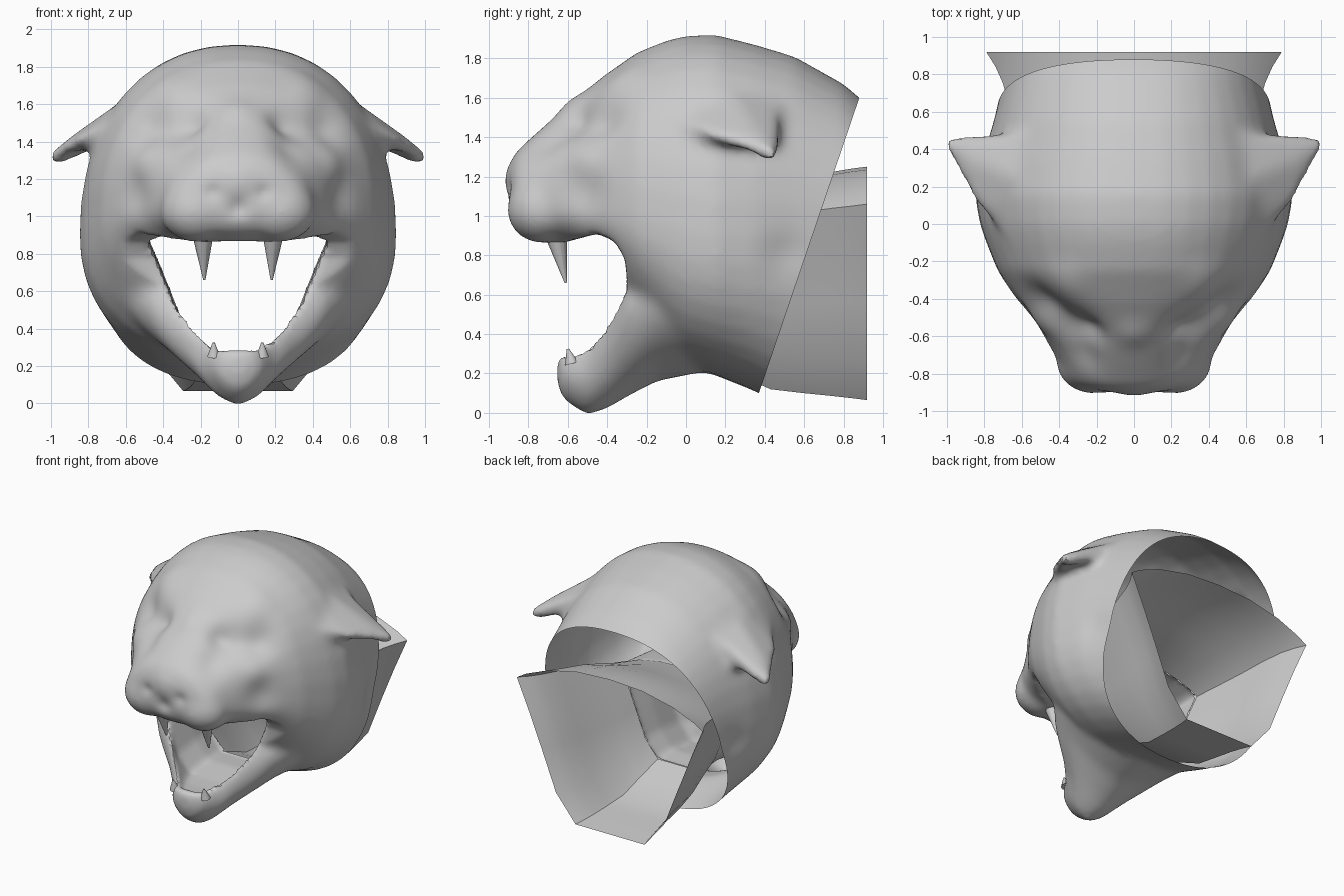
import bpy, bmesh, math
from mathutils import Vector, Matrix

if "Cube" in bpy.data.objects:
    bpy.data.objects.remove(bpy.data.objects["Cube"])

grey = bpy.data.materials.new("clay grey")
grey.diffuse_color = (0.6, 0.6, 0.6, 1)
grey.use_nodes = True
grey.node_tree.nodes["Principled BSDF"].inputs["Base Color"].default_value = grey.diffuse_color


def make(name, bm):
    bmesh.ops.recalc_face_normals(bm, faces=bm.faces)
    me = bpy.data.meshes.new(name)
    bm.to_mesh(me)
    bm.free()
    me.materials.append(grey)
    ob = bpy.data.objects.new(name, me)
    bpy.context.collection.objects.link(ob)
    return ob


def oval(e_top=2.0, e_low=2.0, n=40):
    """Unit cross-section, rounder or squarer above and below the middle."""
    pts = []
    for i in range(n):
        c, s = math.cos(2 * math.pi * i / n), math.sin(2 * math.pi * i / n)
        e = e_top if s > 0 else e_low
        pts.append((math.copysign(abs(c) ** (2 / e), c), math.copysign(abs(s) ** (2 / e), s)))
    return pts


# Throat cross-section: arched roof, tapering sides, flat floor
half = [(.35, .92), (.68, .62), (.9, .25), (1, 0), (.86, -.25), (.73, -.5), (.58, -.8), (.37, -1), (.15, -1)]
THROAT = [(0, 1)] + half + [(0, -1)] + [(-x, k) for x, k in reversed(half)]


def loft(bm, sections, shape, cap=True):
    """Rings along y; each section is (y, middle z, top z, bottom z, half width)."""
    rings = [[bm.verts.new((x * w, y, zc + k * (top - zc if k > 0 else zc - bot))) for x, k in shape]
             for y, zc, top, bot, w in sections]
    n = len(shape)
    for a, b in zip(rings, rings[1:]):
        for i in range(n):
            j = (i + 1) % n
            bm.faces.new((a[i], a[j], b[j], b[i]))
    if cap:
        bm.faces.new(rings[0])
        bm.faces.new(rings[-1])


def ball(bm, centre, size):
    m = Matrix.Translation(centre) @ Matrix.Diagonal((*size, 1))
    bmesh.ops.create_uvsphere(bm, u_segments=24, v_segments=14, radius=1, matrix=m)


def hull(bm, pts):
    bmesh.ops.convex_hull(bm, input=[bm.verts.new(p) for p in pts])


# Skull
bm = bmesh.new()
loft(bm, [(-.90, 1.10, 1.26, .99, .18), (-.86, 1.08, 1.33, .92, .30),
          (-.75, 1.06, 1.43, .86, .39), (-.60, 1.05, 1.56, .84, .49),
          (-.42, 1.03, 1.71, .76, .62), (-.25, 1.00, 1.83, .50, .73),
          (-.10, .95, 1.89, .32, .79), (0, .92, 1.915, .24, .825),
          (.15, .90, 1.92, .19, .85), (.35, .90, 1.87, .11, .815),
          (.55, .90, 1.81, .0, .755), (.80, .90, 1.67, -.05, .69),
          (.95, .90, 1.54, -.1, .66)], oval(2.2, 2.25))
# Lower jaw
loft(bm, [(-.655, .21, .27, .13, .06), (-.62, .20, .33, .06, .13),
          (-.50, .20, .42, -.015, .20), (-.40, .36, .55, .02, .31),
          (-.30, .52, .72, .08, .47), (-.15, .60, .85, .16, .60),
          (.05, .60, .90, .20, .67), (.20, .60, .90, .22, .64)], oval(2, 1.7))
# Nose and muzzle pads
ball(bm, (0, -.82, 1.18), (.15, .105, .12))
for s in (-1, 1):
    ball(bm, (s * .22, -.73, 1.03), (.2, .18, .17))
    # Ears, laid back
    hull(bm, [(s * x, y, z) for x, y, z in
              [(.67, -.09, 1.49), (.70, .10, 1.54), (.57, .22, 1.66), (.60, .48, 1.56),
               (.86, .12, 1.42), (.80, .10, 1.39), (1.035, .44, 1.32), (1.035, .47, 1.29),
               (.98, .43, 1.26), (.76, .48, 1.36), (.92, .34, 1.41)]])
head = make("head", bm)

# Mouth opening, seen from the side, and the oral cavity
gape = [(-1.2, .865), (-.62, .865), (-.45, .91), (-.36, .87), (-.31, .78), (-.30, .68),
        (-.33, .57), (-.39, .46), (-.46, .36), (-.53, .30), (-.62, .285), (-1.2, .285)]
bm = bmesh.new()
f = bm.faces.new([bm.verts.new((-1.2, y, z)) for y, z in gape])
ext = bmesh.ops.extrude_face_region(bm, geom=[f])
bmesh.ops.translate(bm, vec=(2.4, 0, 0),
                    verts=[v for v in ext["geom"] if isinstance(v, bmesh.types.BMVert)])
gape_cutter = make("gape_cutter", bm)

bm = bmesh.new()
loft(bm, [(-.70, .80, .91, .45, .14), (-.57, .82, .95, .25, .22), (-.45, .85, .98, .245, .37),
          (-.33, .89, 1.0, .25, .49), (-.1, .91, 1.02, .28, .49), (.1, .92, 1.03, .27, .51)], THROAT)
cavity_cutter = make("cavity_cutter", bm)


def mod(kind, **kw):
    m = head.modifiers.new(kind, kind)
    for k, v in kw.items():
        setattr(m, k, v)


mod("REMESH", mode="VOXEL", voxel_size=.03)
mod("SMOOTH", factor=.5, iterations=5)
mod("BOOLEAN", operation="DIFFERENCE", object=gape_cutter, solver="EXACT")
mod("BOOLEAN", operation="DIFFERENCE", object=cavity_cutter, solver="EXACT")
mod("REMESH", mode="VOXEL", voxel_size=.021)
mod("SMOOTH", factor=.5, iterations=5)
dg = bpy.context.evaluated_depsgraph_get()
baked = bpy.data.meshes.new_from_object(head.evaluated_get(dg))
head.modifiers.clear()
head.data = baked
for cutter in (gape_cutter, cavity_cutter):
    bpy.data.objects.remove(cutter)

bm = bmesh.new()
bm.from_mesh(baked)
bm.normal_update()
# Eye hollows, bridge sides, brows, cheeks, pads: (centre, radius, height)
forms = [((.29, -.54, 1.46), .13, -.075), ((.46, -.42, 1.47), .12, -.05),
         ((.22, -.56, 1.50), .07, -.03), ((.23, -.66, 1.32), .10, -.06),
         ((.36, -.32, 1.68), .12, .02), ((.48, -.50, 1.28), .10, .02),
         ((.54, -.50, 1.12), .12, -.025), ((.29, -.78, 1.14), .08, .02),
         ((0, -.58, 1.56), .09, .015), ((.80, .52, .8), .12, -.02),
         ((.88, .32, 1.30), .07, -.02), ((0, -.93, 1.04), .05, -.03),
         ((.14, -.88, 1.13), .04, -.02)]
moves = []
for v in bm.verts:
    d = 0
    for c, r, h in forms:
        q = (Vector((abs(v.co.x), v.co.y, v.co.z)) - Vector(c)).length / r
        d += h * math.exp(-q * q)
    moves.append(v.normal * d)
for v, d in zip(bm.verts, moves):
    v.co += d
# Open the cavity's back wall, then the slanted neck cut
wall = [f for f in bm.faces if f.normal.y < -.5 and .05 < f.calc_center_median().y < .15
        and abs(f.calc_center_median().x) < .54 and .24 < f.calc_center_median().z < 1.06]
bmesh.ops.delete(bm, geom=wall, context="FACES")
bmesh.ops.bisect_plane(bm, geom=bm.verts[:] + bm.edges[:] + bm.faces[:],
                       plane_co=(0, .37, .1), plane_no=(0, 1.5, -.51), clear_outer=True)
bm.to_mesh(baked)
bm.free()
baked.materials.clear()
baked.materials.append(grey)

# Throat, an open tube that flares out behind the neck cut
bm = bmesh.new()
loft(bm, [(.07, .92, 1.03, .27, .51), (.25, .95, 1.07, .20, .56), (.43, .99, 1.13, .12, .62),
          (.60, 1.02, 1.19, .10, .66), (.75, 1.04, 1.225, .085, .70),
          (.84, 1.05, 1.24, .075, .74), (.92, 1.06, 1.25, .065, .79)], THROAT, False)
throat = make("throat", bm)


def teeth(name, spec):
    """Mirrored cones, each (base, tip, radius)."""
    bm = bmesh.new()
    for base, tip, r in spec:
        for s in (-1, 1):
            a, b = (Vector((s * p[0], p[1], p[2])) for p in (base, tip))
            m = Matrix.Translation((a + b) / 2) @ (b - a).to_track_quat("Z", "Y").to_matrix().to_4x4()
            bmesh.ops.create_cone(bm, cap_ends=True, segments=12, radius1=r, radius2=.006,
                                  depth=(b - a).length, matrix=m)
    return make(name, bm)


parts = [head, throat,
         teeth("upper_canines", [((.19, -.67, .96), (.18, -.61, .66), .07)]),
         teeth("lower_canines", [((.13, -.58, .25), (.13, -.60, .325), .035)])]

for ob in parts:
    bpy.ops.object.select_all(action="DESELECT")
    ob.select_set(True)
    bpy.context.view_layer.objects.active = ob
    bpy.ops.object.shade_smooth_by_angle(angle=math.radians(35))
